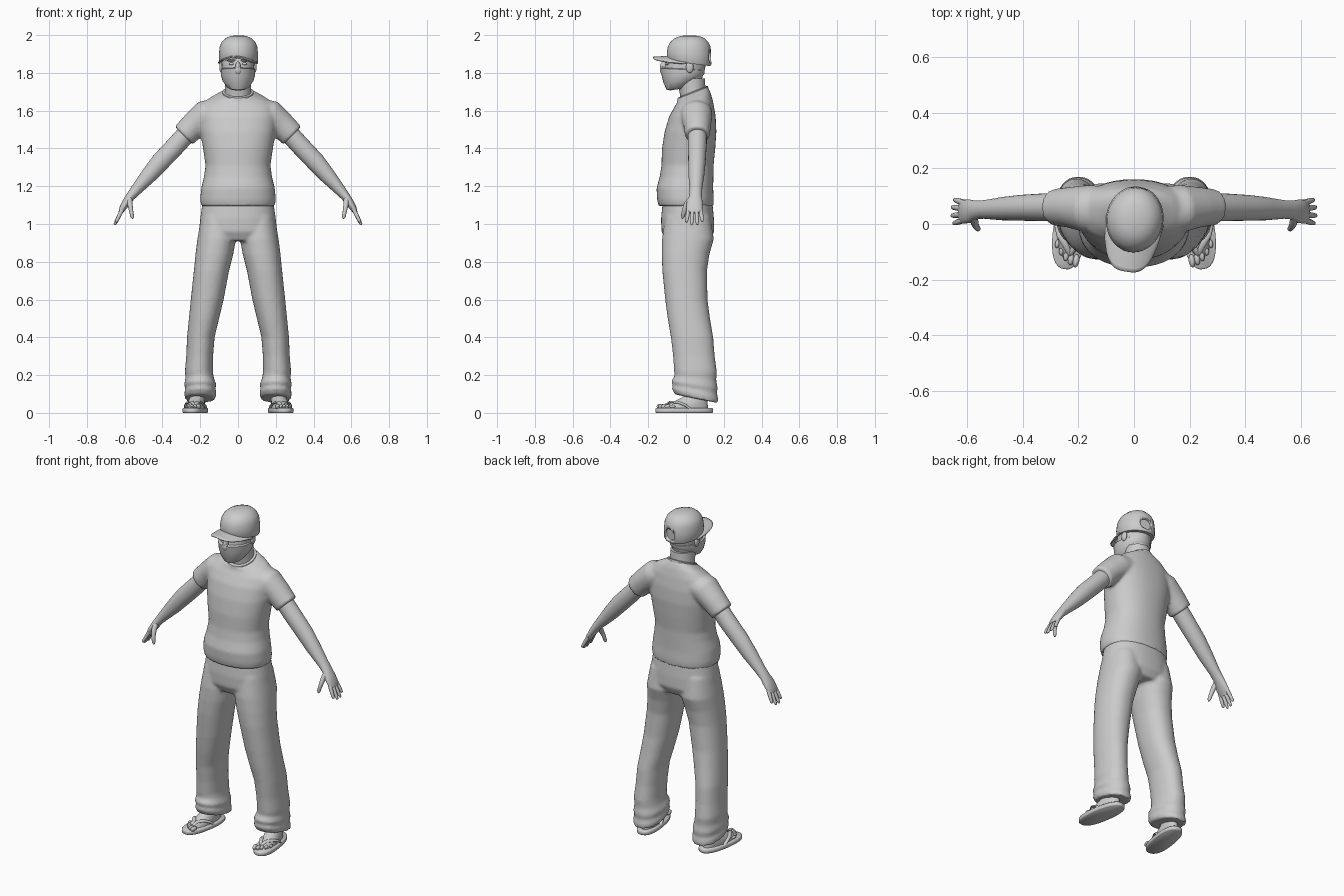
import bpy, bmesh, math
from mathutils import Vector, Matrix

grey = bpy.data.materials.new("plain_grey")
grey.diffuse_color = (0.6, 0.6, 0.6, 1)


def loft(bm, rings, n=32, ref=None, power=2.0, xf=None):
    """Skin rings (x, y, z, ru, rv, tilt). Rings lie flat, or follow the path when ref is set."""
    xf = xf or Matrix()
    pts = [Vector(r[:3]) for r in rings]
    loops = []
    for i, r in enumerate(rings):
        u, v = Vector((1, 0, 0)), Vector((0, 1, 0))
        if ref:
            t = (pts[min(i + 1, len(pts) - 1)] - pts[max(i - 1, 0)]).normalized()
            v = (Vector(ref) - t * t.dot(Vector(ref))).normalized()
            u = v.cross(t)
        tilt = r[5] if len(r) > 5 else 0
        loop = []
        for k in range(n):
            a = math.tau * k / n
            c, s = math.cos(a), math.sin(a)
            c = math.copysign(abs(c) ** (2 / power), c) * r[3]
            s = math.copysign(abs(s) ** (2 / power), s) * r[4]
            loop.append(bm.verts.new(xf @ (pts[i] + u * c + v * s + Vector((0, 0, tilt * s)))))
        loops.append(loop)
    for a, b in zip(loops, loops[1:]):
        for k in range(n):
            bm.faces.new((a[k], a[(k + 1) % n], b[(k + 1) % n], b[k]))
    bm.faces.new(loops[0][::-1])
    bm.faces.new(loops[-1])


def ball(bm, loc, size, xf=None):
    m = (xf or Matrix()) @ Matrix.Translation(loc) @ Matrix.Diagonal((*size, 1))
    bmesh.ops.create_uvsphere(bm, u_segments=16, v_segments=10, radius=1, matrix=m)


def finish(bm, name, mirror=False, voxel=0, smooth=4, angle=40):
    bmesh.ops.recalc_face_normals(bm, faces=bm.faces[:])
    me = bpy.data.meshes.new(name)
    bm.to_mesh(me)
    bm.free()
    me.materials.append(grey)
    ob = bpy.data.objects.new(name, me)
    bpy.context.collection.objects.link(ob)
    bpy.ops.object.select_all(action='DESELECT')
    bpy.context.view_layer.objects.active = ob
    ob.select_set(True)
    bpy.ops.object.shade_smooth_by_angle(angle=math.radians(angle))
    if mirror:
        ob.modifiers.new("mirror", 'MIRROR').use_mirror_merge = False
    if voxel:
        rm = ob.modifiers.new("blend", 'REMESH')
        rm.mode, rm.voxel_size, rm.use_smooth_shade = 'VOXEL', voxel, True
        sm = ob.modifiers.new("soften", 'SMOOTH')
        sm.factor, sm.iterations = 0.5, smooth
    return ob


# shirt: torso and both sleeves blended together
bm = bmesh.new()
loft(bm, [(0, 0, 1.095, .195, .145), (0, -.003, 1.13, .2, .15), (0, -.006, 1.19, .195, .15),
          (0, .003, 1.25, .18, .142), (0, .008, 1.31, .172, .138), (0, .014, 1.4, .185, .141),
          (0, .024, 1.49, .2, .137), (0, .034, 1.57, .205, .123), (0, .042, 1.63, .195, .103, .1),
          (0, .043, 1.665, .15, .09, .25), (0, .038, 1.685, .105, .083, .36),
          (0, .034, 1.695, .082, .08, .4)], 48, power=2.25)
for s in (1, -1):
    loft(bm, [(s * .1, .05, 1.6, .07, .085), (s * .17, .055, 1.575, .082, .085),
              (s * .23, .06, 1.525, .072, .073), (s * .288, .06, 1.468, .067, .065)],
         ref=(0, 1, 0))
finish(bm, "shirt", voxel=.009, smooth=5)

# collar band
bm = bmesh.new()
loft(bm, [(0, .036, 1.683, .085, .083, .4), (0, .036, 1.699, .082, .08, .4),
          (0, .036, 1.701, .074, .073, .4)])
finish(bm, "collar")

# trousers: hips and legs with loose creased cuffs
bm = bmesh.new()
loft(bm, [(0, .008, 1.13, .185, .13), (0, .008, 1.03, .2, .14), (0, .01, .96, .207, .14),
          (0, .01, .91, .17, .115)], 48, power=2.3)
for s in (1, -1):
    loft(bm, [(s * x, *r) for x, *r in (
        (.105, .01, 1.04, .09, .12), (.113, .01, .92, .102, .137), (.125, -.002, .84, .1, .126),
        (.141, -.007, .75, .093, .118), (.163, .002, .6, .087, .112), (.18, .015, .5, .08, .112),
        (.197, .032, .4, .073, .112), (.203, .042, .3, .071, .11), (.207, .05, .22, .074, .113),
        (.203, .05, .185, .075, .11, -.1), (.2, .045, .15, .085, .123, -.15),
        (.199, .047, .125, .079, .116, -.18), (.199, .047, .105, .086, .123, -.2),
        (.2, .056, .075, .08, .115, -.2))], 40, power=2.2)
finish(bm, "trousers", voxel=.009, smooth=4)

# arms, hands and fingers
bm = bmesh.new()
Y = (0, 1, 0)
loft(bm, [(.24, .06, 1.515, .05, .05), (.32, .06, 1.425, .051, .05), (.41, .058, 1.33, .05, .046),
          (.47, .055, 1.26, .043, .042), (.54, .052, 1.18, .03, .033), (.57, .05, 1.145, .024, .034),
          (.59, .046, 1.115, .022, .042), (.613, .044, 1.08, .017, .043),
          (.622, .044, 1.06, .011, .038)], 24, Y)
for i, length in enumerate((.065, .08, .078, .06)):
    y = .012 + i * .022
    d = Vector((.45, (i - 1.5) * .1, -.89)) * length
    p = Vector((.617, y, 1.068))
    loft(bm, [(*(p + d * t), r, r) for t, r in
              ((-.2, .011), (.4, .0105), (.8, .009), (.97, .007), (1.03, .003))], 10, Y)
loft(bm, [(.575, .03, 1.135, .015, .016), (.572, .005, 1.105, .014, .016),
          (.566, -.01, 1.07, .011, .012), (.56, -.017, 1.04, .01, .01),
          (.557, -.019, 1.028, .004, .004)], 12, Y)
finish(bm, "arms", mirror=True)

# neck and head
bm = bmesh.new()
loft(bm, [(0, .045, 1.62, .075, .07), (0, .035, 1.7, .069, .069), (0, .025, 1.77, .07, .075)])
loft(bm, [(0, -.03, 1.725, .04, .05, .2), (0, -.015, 1.77, .078, .1), (0, -.008, 1.82, .085, .108),
          (0, .005, 1.87, .088, .105), (0, .01, 1.93, .08, .095)])
ball(bm, (0, -.118, 1.832), (.014, .02, .028))
for s in (1, -1):
    ball(bm, (s * .088, .02, 1.83), (.011, .02, .03))
    ball(bm, (s * .035, -.098, 1.848), (.014, .01, .007))
    ball(bm, (s * .036, -.1, 1.866), (.022, .01, .006))
finish(bm, "head")

# face covering
bm = bmesh.new()
loft(bm, [(0, -.038, 1.714, .04, .045, .15), (0, -.032, 1.728, .06, .07, .25),
          (0, -.02, 1.758, .082, .098, .15), (0, -.016, 1.79, .091, .113, .04),
          (0, -.018, 1.818, .091, .117, -.05), (0, -.018, 1.822, .086, .11, -.05)])
ball(bm, (0, -.122, 1.815), (.02, .016, .025))
finish(bm, "face_covering")

# cap crown, turned a little to one side, with a rear opening
turn = Matrix.Rotation(math.radians(-9), 4, 'Z')
bm = bmesh.new()
loft(bm, [(0, .017, 1.853, .098, .113, -.15), (0, .017, 1.862, .102, .118, -.15),
          (0, .017, 1.9, .103, .119, -.06), (0, .017, 1.94, .099, .113), (0, .018, 1.965, .088, .1),
          (0, .02, 1.985, .066, .077), (0, .02, 1.995, .042, .05), (0, .02, 1.999, .012, .014)],
     40, xf=turn)
ball(bm, (0, .02, 1.996), (.01, .01, .004), turn)
crown = finish(bm, "cap_crown")
bm = bmesh.new()
bmesh.ops.create_cone(bm, cap_ends=True, segments=24, radius1=.035, radius2=.035, depth=.1,
                      matrix=turn @ Matrix.Translation((0, .167, 1.885)) @ Matrix.Rotation(math.pi / 2, 4, 'X'))
cutter = finish(bm, "cap_opening_cutter")
cutter.hide_render = True
cutter.hide_viewport = True
cut = crown.modifiers.new("opening", 'BOOLEAN')
cut.object, cut.operation, cut.solver = cutter, 'DIFFERENCE', 'EXACT'

# cap brim: arched plate
bm = bmesh.new()
rows = []
for j in range(7):
    f = j / 6
    row = []
    for i in range(21):
        u = -1 + i / 10
        x = u * (.1 + .004 * math.sin(math.pi * f))
        inner = .017 - .1 * math.sqrt(max(0, 1 - u * u))
        outer = .005 - .178 * (1 - abs(u) ** 3.2) ** .6
        z = 1.888 - .034 * u * u - .006 * f
        row.append(bm.verts.new(turn @ Vector((x, inner + (outer - inner) * f, z))))
    rows.append(row)
for a, b in zip(rows, rows[1:]):
    for i in range(20):
        bm.faces.new((a[i], a[i + 1], b[i + 1], b[i]))
brim = finish(bm, "cap_brim")
sol = brim.modifiers.new("thickness", 'SOLIDIFY')
sol.thickness, sol.offset = .007, 0

# feet, sandal soles and straps, toes turned out
place = Matrix.Translation((.226, -.01, 0)) @ Matrix.Rotation(math.radians(9), 4, 'Z')
bm = bmesh.new()
loft(bm, [(0, 0, 0, .058, .15), (0, 0, .004, .062, .154), (0, 0, .021, .062, .154),
          (0, 0, .025, .058, .15)], 40, power=2.4, xf=place)
finish(bm, "sandal_soles", mirror=True, angle=50)

bm = bmesh.new()
loft(bm, [(0, .005, .02, .046, .125), (0, .012, .04, .047, .115), (0, .035, .06, .043, .09),
          (-.003, .055, .08, .039, .07), (-.008, .068, .11, .037, .05), (-.012, .07, .16, .04, .048)],
     28, xf=place)
for i in range(5):
    x = -.037 + i * .019
    r = .014 - .0012 * i
    ball(bm, (x, -.118 + .05 * (i / 4) ** 2, .034), (r * .85, r * 1.7, r), place)
finish(bm, "feet", mirror=True)

bm = bmesh.new()
for s in (1, -1):
    loft(bm, [(-.012, -.1, .04, .008, .005), (s * .015 - .008, -.072, .058, .011, .006),
              (s * .036, -.035, .055, .012, .006), (s * .05, .0, .04, .011, .006),
              (s * .054, .025, .02, .009, .005)], 10, ref=(s * .3, 0, 1), xf=place)
ball(bm, (-.012, -.1, .035), (.006, .006, .014), place)
finish(bm, "sandal_straps", mirror=True)
